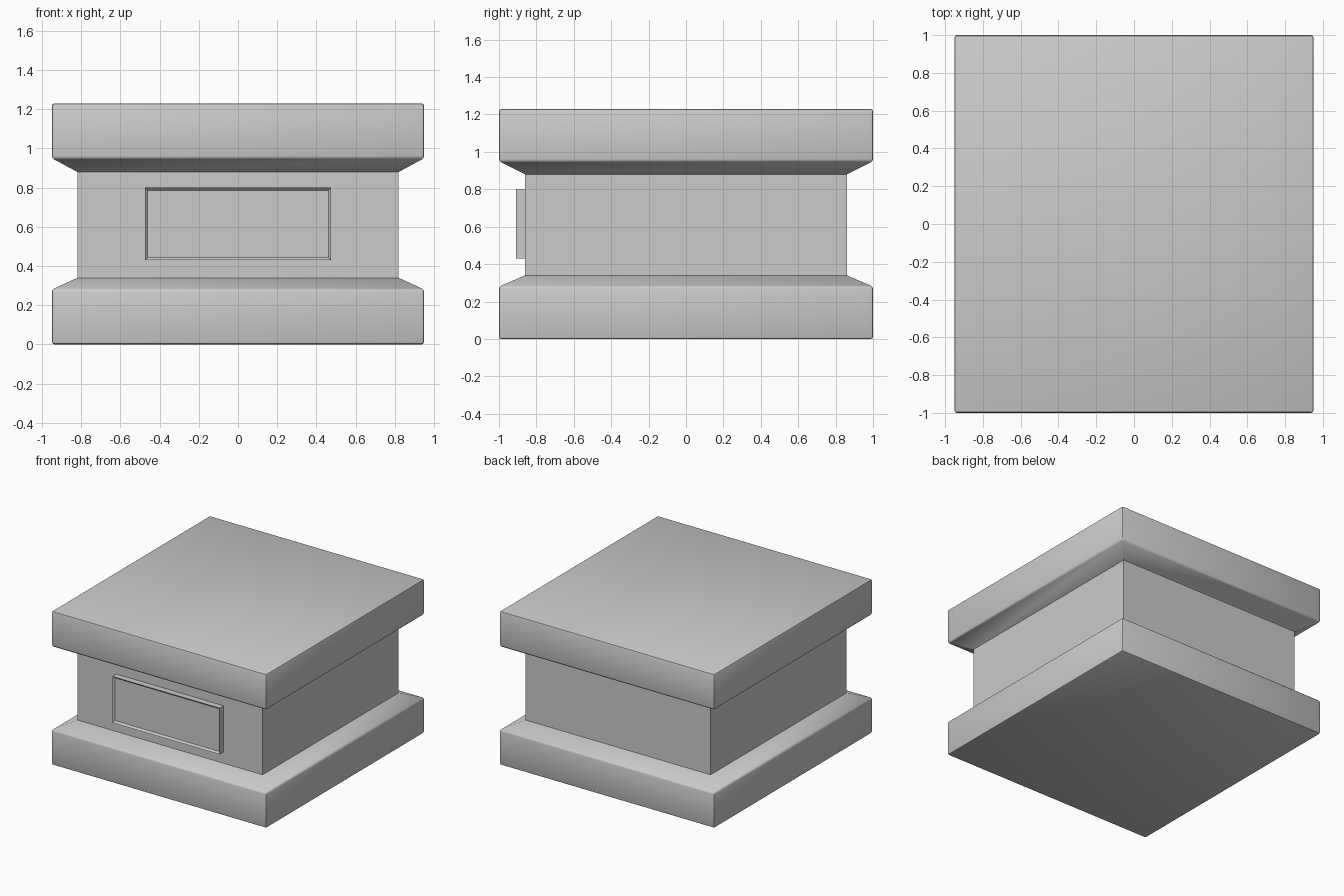
import bpy, bmesh

if "Cube" in bpy.data.objects:
    bpy.data.objects.remove(bpy.data.objects["Cube"])


def finish(bm, name):
    bmesh.ops.recalc_face_normals(bm, faces=bm.faces[:])
    mesh = bpy.data.meshes.new(name)
    bm.to_mesh(mesh)
    bm.free()
    obj = bpy.data.objects.new(name, mesh)
    bpy.context.collection.objects.link(obj)
    bpy.ops.object.select_all(action='DESELECT')
    obj.select_set(True)
    bpy.context.view_layer.objects.active = obj
    bpy.ops.object.shade_smooth_by_angle(angle=0.6)
    return obj


# Pedestal: stacked rectangular sections (half x, half y, z)
SECTIONS = [(0.95, 1.0, 0), (0.95, 1.0, 0.28), (0.82, 0.86, 0.34),
            (0.82, 0.86, 0.88), (0.95, 1.0, 0.95), (0.95, 1.0, 1.23)]
bm = bmesh.new()
rings = [[bm.verts.new((sx * x, sy * y, z))
          for sx, sy in ((-1, -1), (1, -1), (1, 1), (-1, 1))]
         for x, y, z in SECTIONS]
for low, high in zip(rings, rings[1:]):
    for i in range(4):
        j = (i + 1) % 4
        bm.faces.new((low[i], low[j], high[j], high[i]))
bm.faces.new(rings[0][::-1])
bm.faces.new(rings[-1])
# Softened edges on the base and cap slabs only
slab_edges = [e for e in bm.edges if all(abs(v.co.x) > 0.9 for v in e.verts)]
bmesh.ops.bevel(bm, geom=slab_edges, offset=0.012, segments=2, profile=0.5,
                affect='EDGES')
finish(bm, "pedestal")

# Front plaque: thin block with a shallow sloped recess in its face
bm = bmesh.new()
bmesh.ops.create_cube(bm, size=1)
for v in bm.verts:
    v.co = (v.co.x * 0.95, -0.885 + v.co.y * 0.05, 0.615 + v.co.z * 0.37)
bm.normal_update()
front = [f for f in bm.faces if f.normal.y < -0.9]
bmesh.ops.inset_region(bm, faces=front, thickness=0.02, depth=-0.015)
finish(bm, "front_plaque")
